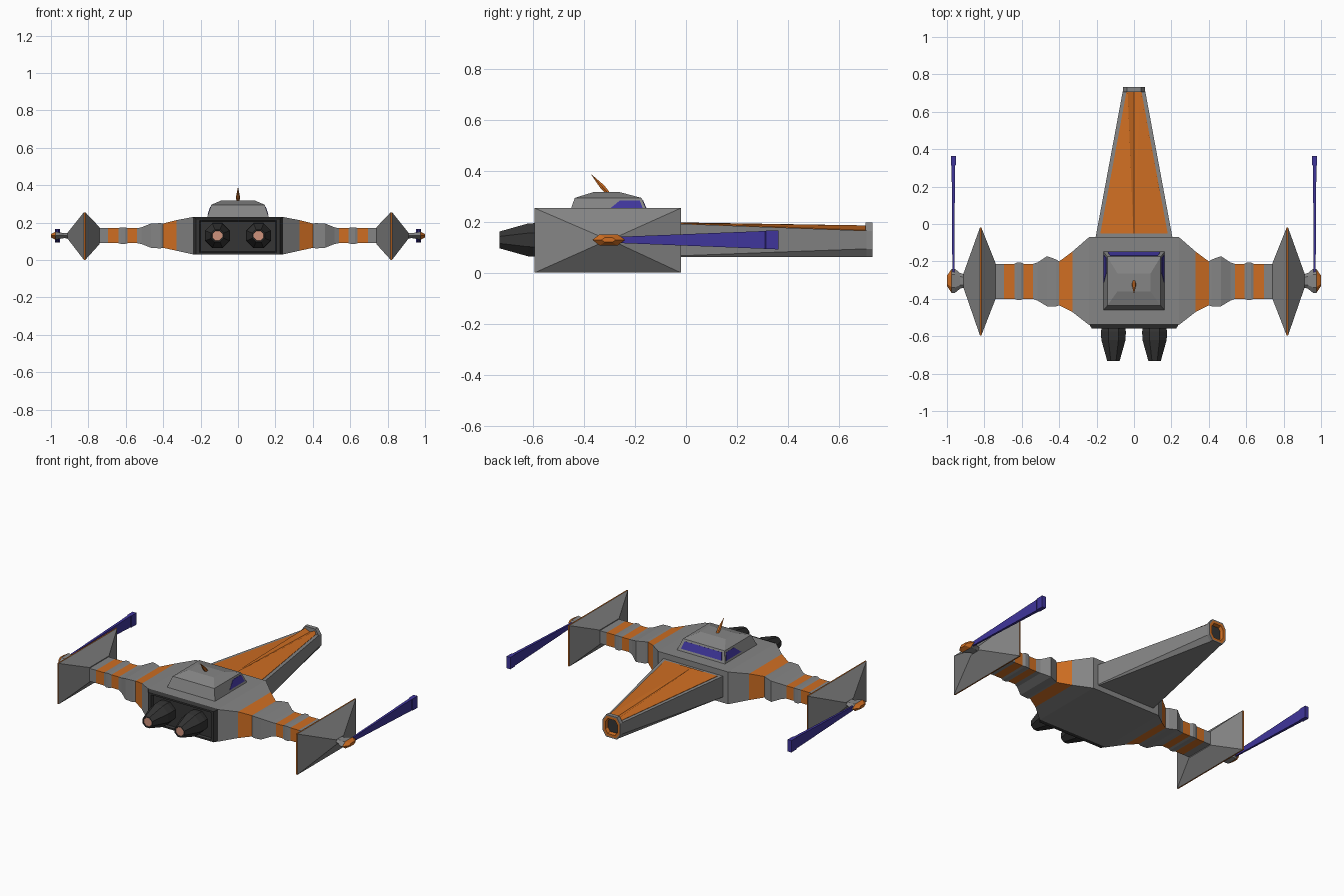
import bpy, bmesh, math
from mathutils import Vector, Matrix

if "Cube" in bpy.data.objects:
    bpy.data.objects.remove(bpy.data.objects["Cube"])


def material(name, rgb):
    m = bpy.data.materials.new(name)
    m.diffuse_color = (*rgb, 1)
    m.use_nodes = True
    m.node_tree.nodes["Principled BSDF"].inputs["Base Color"].default_value = m.diffuse_color
    return m


MATS = [material("hull grey", (.235, .235, .235)),
        material("orange", (.62, .155, .016)),
        material("deep blue", (.05, .036, .33)),
        material("charcoal", (.035, .035, .035)),
        material("copper", (.62, .29, .2))]
GREY, ORANGE, BLUE, DARK, COPPER = range(5)


def loft(name, rings, mats, caps=(None, None), mirror=False):
    """Skin equal-length rings; mats colours each segment, caps each end (None keeps neighbour's)."""
    for s in ((1, -1) if mirror else (1,)):
        bm = bmesh.new()
        vs = [[bm.verts.new((p[0] * s, p[1], p[2])) for p in r] for r in rings]
        n = len(rings[0])
        for i in range(len(vs) - 1):
            for k in range(n):
                f = bm.faces.new((vs[i][k], vs[i][(k + 1) % n],
                                  vs[i + 1][(k + 1) % n], vs[i + 1][k]))
                f.material_index = mats[i]
        for ring, cap, near in ((vs[0], caps[0], mats[0]), (vs[-1], caps[1], mats[-1])):
            bm.faces.new(ring).material_index = near if cap is None else cap
        bmesh.ops.recalc_face_normals(bm, faces=bm.faces)
        me = bpy.data.meshes.new(name)
        bm.to_mesh(me)
        bm.free()
        for m in MATS:
            me.materials.append(m)
        label = name if not mirror else name + ("_right" if s > 0 else "_left")
        bpy.context.collection.objects.link(bpy.data.objects.new(label, me))


def rect_x(x, y0, y1, z0, z1):
    return [(x, y0, z0), (x, y1, z0), (x, y1, z1), (x, y0, z1)]


def rect_y(y, hx, z0, z1):
    return [(-hx, y, z0), (hx, y, z0), (hx, y, z1), (-hx, y, z1)]


def rect_z(z, hx, y0, y1):
    return [(-hx, y0, z), (hx, y0, z), (hx, y1, z), (-hx, y1, z)]


def ring_y(cx, y, cz, r, n=8):
    return [(cx + r * math.cos((k + .5) * math.tau / n), y,
             cz + r * math.sin((k + .5) * math.tau / n)) for k in range(n)]


# Central hull block, with a stepped, recessed engine bay at the back
loft("hull", [rect_y(-.07, .24, .03, .23), rect_y(-.535, .24, .03, .23),
              rect_y(-.56, .225, .03, .22), rect_y(-.56, .205, .04, .21),
              rect_y(-.545, .2, .045, .205)],
     [GREY, DARK, DARK, DARK])

# Wings: stepped rectangular sections with orange bands
wing = [(.24, -.54, -.07, .03, .23), (.33, -.47, -.148, .05, .213),
        (.40, -.435, -.2, .065, .195), (.415, -.44, -.19, .062, .197),
        (.465, -.44, -.172, .065, .195), (.515, -.41, -.205, .085, .175),
        (.54, -.4, -.213, .09, .17), (.59, -.4, -.213, .09, .17),
        (.605, -.405, -.205, .086, .175), (.625, -.405, -.205, .086, .175),
        (.64, -.4, -.213, .09, .17), (.695, -.4, -.213, .09, .17),
        (.745, -.4, -.213, .09, .17)]
loft("wing", [rect_x(*w) for w in wing],
     [GREY, ORANGE, GREY, GREY, GREY, GREY, ORANGE, GREY, GREY, GREY, ORANGE, GREY],
     mirror=True)

# Wingtip plates: back-to-back pyramids with an orange rim
plate = [(.74, -.4, -.21, .085, .175), (.816, -.595, -.02, .001, .255),
         (.824, -.595, -.02, .001, .255), (.912, -.34, -.265, .115, .145)]
loft("wingtip_plate", [rect_x(*p) for p in plate], [GREY, ORANGE, GREY], mirror=True)


# Gun mounts: hexagonal bulb with an orange tip
def hex_x(x, hy, hz):
    return [(x, -.304 + a * hy, .13 + b * hz)
            for a, b in ((-1, 0), (-.55, -1), (.55, -1), (1, 0), (.55, 1), (-.55, 1))]


loft("gun_mount", [hex_x(.905, .035, .015), hex_x(.93, .042, .013), hex_x(.957, .064, .018),
                   hex_x(.975, .064, .022), hex_x(1.0, .028, .009)],
     [GREY, GREY, GREY, ORANGE], mirror=True)


# Gun barrels: flaring flat blades
def barrel(y, hx, hz):
    return [(.966 + a * hx, y, .13 + b * hz) for a, b in ((-1, -1), (1, -1), (1, 1), (-1, 1))]


loft("gun_barrel", [barrel(-.27, .005, .012), barrel(.31, .009, .035),
                    barrel(.315, .013, .036), barrel(.363, .013, .037)],
     [BLUE] * 3, mirror=True)


# Nose boom: rectangle at the hull blending to a chamfered tip
def boom(y, hx, z_top, z_side, flat):
    half = [(flat, .062), (hx, z_side), (hx, z_top)]
    return [(x, y, z) for x, z in half] + [(-x, y, z) for x, z in reversed(half)]


loft("nose_boom", [boom(-.07, .205, .195, .066, .2), boom(.71, .06, .166, .095, .037)], [GREY])


# Orange nose panel: two ridges with a widening groove between them
def panel(y, hx, z, ridge, z_ridge, z_mid):
    return [(-hx, y, z - .004), (hx, y, z - .004), (hx, y, z + .002), (ridge, y, z_ridge),
            (0, y, z_mid), (-ridge, y, z_ridge), (-hx, y, z + .002)]


loft("nose_panel", [panel(-.05, .18, .195, .003, .199, .198),
                    panel(.708, .04, .166, .034, .187, .172)], [ORANGE])


# Nose tip: octagonal collar with an orange recess
def octagon(y, s):
    pts = [(.037, .062), (.06, .095), (.06, .165), (.037, .199)]
    pts += [(-x, z) for x, z in reversed(pts)]
    return [(x * s, y, .13 + (z - .13) * s) for x, z in pts]


loft("nose_tip", [octagon(.706, 1), octagon(.732, 1), octagon(.732, .9), octagon(.732, .68),
                  octagon(.712, .6)], [GREY, GREY, ORANGE, ORANGE], (GREY, DARK))

# Engines with copper nozzles
loft("engine", [ring_y(.11, -.54, .13, .066), ring_y(.11, -.575, .13, .072),
                ring_y(.11, -.62, .13, .07), ring_y(.11, -.732, .13, .036),
                ring_y(.11, -.732, .13, .03), ring_y(.11, -.728, .13, .028)],
     [DARK] * 5, (DARK, COPPER), mirror=True)

# Cabin on top of the hull
loft("cabin", [rect_z(.225, .166, -.462, -.145), rect_z(.295, .143, -.437, -.175),
               rect_z(.319, .088, -.36, -.265)], [GREY, GREY])


# Cabin windows: thin plates lying on the sloping walls
def wall_x(z):
    return .166 - .023 * (z - .225) / .07


def wall_y(z):
    return -.145 - .03 * (z - .225) / .07


def window(points, normal):
    return [[Vector(p) + Vector(normal) * d for p in points] for d in (-.003, .002)]


lo, hi = .242, .284
loft("side_window", window([(wall_x(lo), -.312, lo), (wall_x(lo), -.165, lo),
                            (wall_x(hi), -.182, hi), (wall_x(hi), -.26, hi)],
                           (1, 0, .33)), [BLUE], mirror=True)
loft("front_window", window([(-.14, wall_y(lo), lo), (.14, wall_y(lo), lo),
                             (.127, wall_y(hi), hi), (-.127, wall_y(hi), hi)],
                            (0, 1, .43)), [BLUE])

# Antenna: slanted spike leaning back
base, tip = Vector((0, -.305, .312)), Vector((0, -.371, .386))
turn = (tip - base).to_track_quat('Z', 'Y').to_matrix()
loft("antenna", [[c + turn @ Vector((r * math.cos(k * math.tau / 6),
                                     r * math.sin(k * math.tau / 6), 0)) for k in range(6)]
                 for c, r in ((base, .008), (base.lerp(tip, .35), .011), (tip, .001))],
     [ORANGE, ORANGE])
